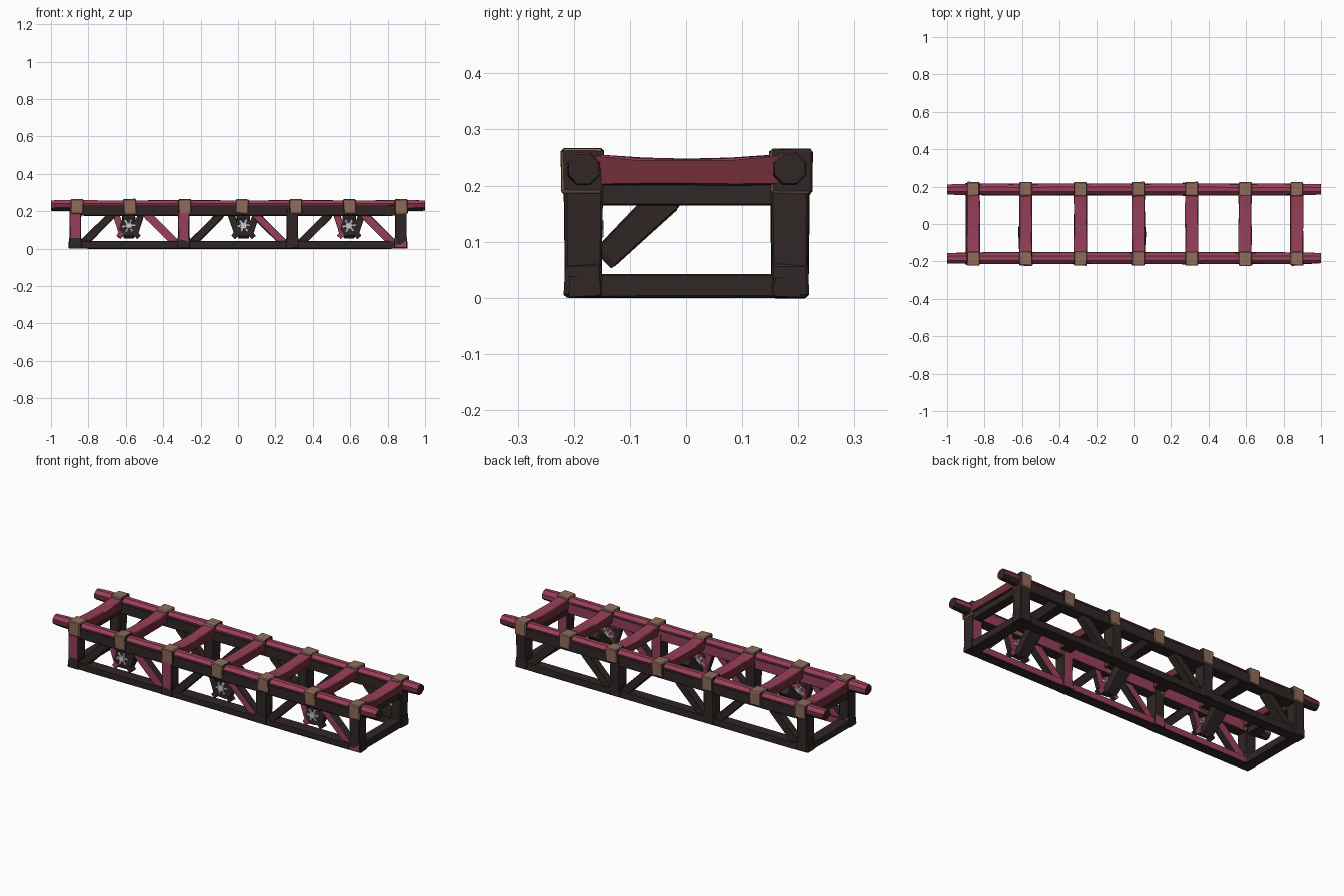
import bpy, bmesh, math, random
from mathutils import Vector, Matrix

random.seed(4)
if "Cube" in bpy.data.objects:
    bpy.data.objects.remove(bpy.data.objects["Cube"], do_unlink=True)


def material(name, rgb):
    m = bpy.data.materials.new(name)
    m.use_nodes = True
    m.diffuse_color = (*rgb, 1)
    m.node_tree.nodes["Principled BSDF"].inputs["Base Color"].default_value = (*rgb, 1)
    return m


dark = material("dark timber", (0.030, 0.020, 0.019))
pink = material("crimson timber", (0.31, 0.05, 0.10))
red = material("deep red timber", (0.17, 0.028, 0.042))
tan = material("tan binding", (0.28, 0.15, 0.105))
grey = material("pale metal", (0.58, 0.60, 0.62))
Y, X = Vector((0, 1, 0)), Vector((1, 0, 0))
TIMBER = [dark, pink, red]


def finish(bm, name, mats, rule=None, jitter=0.0):
    for v in bm.verts:
        v.co += Vector([random.uniform(-jitter, jitter) for _ in range(3)])
    bmesh.ops.recalc_face_normals(bm, faces=bm.faces[:])
    bm.normal_update()
    if rule:
        for f in bm.faces:
            f.material_index = rule(f.normal)
    mesh = bpy.data.meshes.new(name)
    bm.to_mesh(mesh)
    bm.free()
    for m in mats:
        mesh.materials.append(m)
    ob = bpy.data.objects.new(name, mesh)
    bpy.context.collection.objects.link(ob)


def beam(name, p, q, depth_axis, depth, width, mats, rule=None, sag=0.0, taper=1.0):
    """Hewn bevelled timber from p to q."""
    p, q = Vector(p), Vector(q)
    d = q - p
    length = d.length
    d.normalize()
    side = d.cross(depth_axis)
    mid = (p + q) / 2
    bm = bmesh.new()
    bmesh.ops.create_cube(bm, size=1)
    bmesh.ops.bevel(bm, geom=bm.edges[:], offset=0.06, segments=1, affect='EDGES')
    for v in bm.verts:
        a, b, c = v.co
        k = 1 + (taper - 1) * (a + 0.5)
        v.co = mid + d * a * length + depth_axis * b * depth * k + side * c * width * k
    if sag:
        long_edges = [e for e in bm.edges if e.calc_length() > length * 0.7]
        bmesh.ops.subdivide_edges(bm, edges=long_edges, cuts=3, use_grid_fill=True)
        for v in bm.verts:
            if v.co.z > mid.z:
                u = (v.co - mid).dot(d) / (length / 2)
                v.co.z -= sag * (1 - u * u)
    finish(bm, name, mats, rule, 0.0015)


# Colour rules by face direction
def rung_rule(n):
    return 1 if n.z > 0.5 else 2 if n.z > -0.5 else 0


def rail_rule(n):
    if abs(n.x) > 0.8 or n.z < -0.3:
        return 0
    return 1 if n.z > 0.3 else 2


def front_rail_rule(n):
    return 1 if n.y > 0.8 else rail_rule(n)


def inner_rule(n):
    return 1 if n.y > 0.8 else 0


def binding_rule(n):
    return 1 if abs(n.x) > 0.8 else 0


POSTS = [-0.87, -0.29, 0.29, 0.87]
RUNGS = [-0.86, -0.58, -0.285, 0.025, 0.31, 0.595, 0.87]
HUBS = [-0.585, 0.03, 0.595]

for label, y, rule, top_rule in (("front", -0.183, inner_rule, front_rail_rule),
                                 ("back", 0.185, None, rail_rule)):
    # Octagonal top rail, in slightly uneven stations
    bm = bmesh.new()
    stations = [-1, -0.93] + RUNGS[1:-1] + [0.94, 1]
    rings = []
    for i, x in enumerate(stations):
        r = 0.029 + 0.003 * (i % 2)
        rings.append([bm.verts.new((x, y + r * math.cos(a), 0.23 + r * math.sin(a)))
                      for a in [math.pi / 8 + k * math.pi / 4 for k in range(8)]])
    for r0, r1 in zip(rings, rings[1:]):
        for k in range(8):
            bm.faces.new((r0[k], r0[k - 1], r1[k - 1], r1[k]))
    bm.faces.new(rings[0])
    bm.faces.new(rings[-1][::-1])
    finish(bm, label + "_top_rail", TIMBER, top_rule, 0.001)

    # Side frame chords
    beam(label + "_upper_chord", (-0.9, y, 0.205), (0.9, y, 0.205), Y, 0.063, 0.06, TIMBER, rule)
    beam(label + "_lower_chord", (-0.905, y, 0.02), (0.905, y, 0.02), Y, 0.06, 0.04, TIMBER, rule)

    # Posts with blocks at their feet
    for x in POSTS:
        beam(label + "_post", (x, y, 0.01), (x, y, 0.225), Y, 0.064, 0.058, TIMBER, rule, taper=1.08)
        beam(label + "_post_foot", (x, y, 0.002), (x, y, 0.06), Y, 0.068, 0.07, TIMBER, rule, taper=0.93)

    # Slanted braces in each bay
    for x0, x1 in zip(POSTS, POSTS[1:]):
        for a, s in ((x0, 1), (x1, -1)):
            beam(label + "_brace", (a + s * 0.04, y, 0.025), (a + s * 0.2, y, 0.185),
                 Y, 0.045, 0.042, TIMBER, rule)

    # Bindings wrapped round rail and chord at each rung
    out = math.copysign(0.002, y)
    for x in RUNGS:
        lean = random.uniform(-0.006, 0.006)
        beam(label + "_binding", (x + lean, y + out, 0.186), (x, y + out, 0.264),
             Y, 0.073, 0.066, [tan, dark], binding_rule, taper=1.04)

# Rungs across the top, dipping in the middle
for x in RUNGS:
    beam("rung", (x, -0.18, 0.228), (x, 0.18, 0.228), X, 0.07, 0.056, TIMBER, rung_rule, sag=0.009)

# End frames
for x in (POSTS[0], POSTS[-1]):
    beam("end_upper_beam", (x, -0.18, 0.184), (x, 0.18, 0.184), X, 0.05, 0.038, [dark])
    beam("end_lower_beam", (x, -0.21, 0.021), (x, 0.21, 0.021), X, 0.06, 0.04, [dark])

# Brackets hung in the front bays, each with a metal fitting and a strut to its rung
for x in HUBS:
    y = -0.172
    bm = bmesh.new()
    bmesh.ops.create_cone(bm, cap_ends=True, segments=7, radius1=0.052, radius2=0.052, depth=0.03,
                          matrix=Matrix.Translation((x, y, 0.115)) @ Matrix.Rotation(math.pi / 2, 4, 'X'))
    finish(bm, "bracket_plate", TIMBER, inner_rule, 0.002)
    for s in (-1, 1):
        beam("bracket_arm", (x + s * 0.035, y, 0.085), (x + s * 0.068, y, 0.185), Y, 0.03, 0.035,
             TIMBER, inner_rule)
        beam("bracket_leg", (x + s * 0.02, y, 0.1), (x + s * 0.055, y, 0.06), Y, 0.03, 0.028,
             TIMBER, inner_rule)
    beam("strut", (x, -0.148, 0.068), (x, -0.03, 0.182), X, 0.058, 0.045, [dark], taper=1.25)

    # Spiked metal fitting
    c = Vector((x, y, 0.122))
    for k in range(3):
        a = k * math.pi / 3 + 0.1
        d = Vector((math.cos(a), 0, math.sin(a))) * 0.036
        beam("fitting_spoke", c - d, c + d, Y, 0.042, 0.01, [grey])
    beam("fitting_core", c - Y * 0.024, c + Y * 0.024, X, 0.032, 0.032, [grey])
